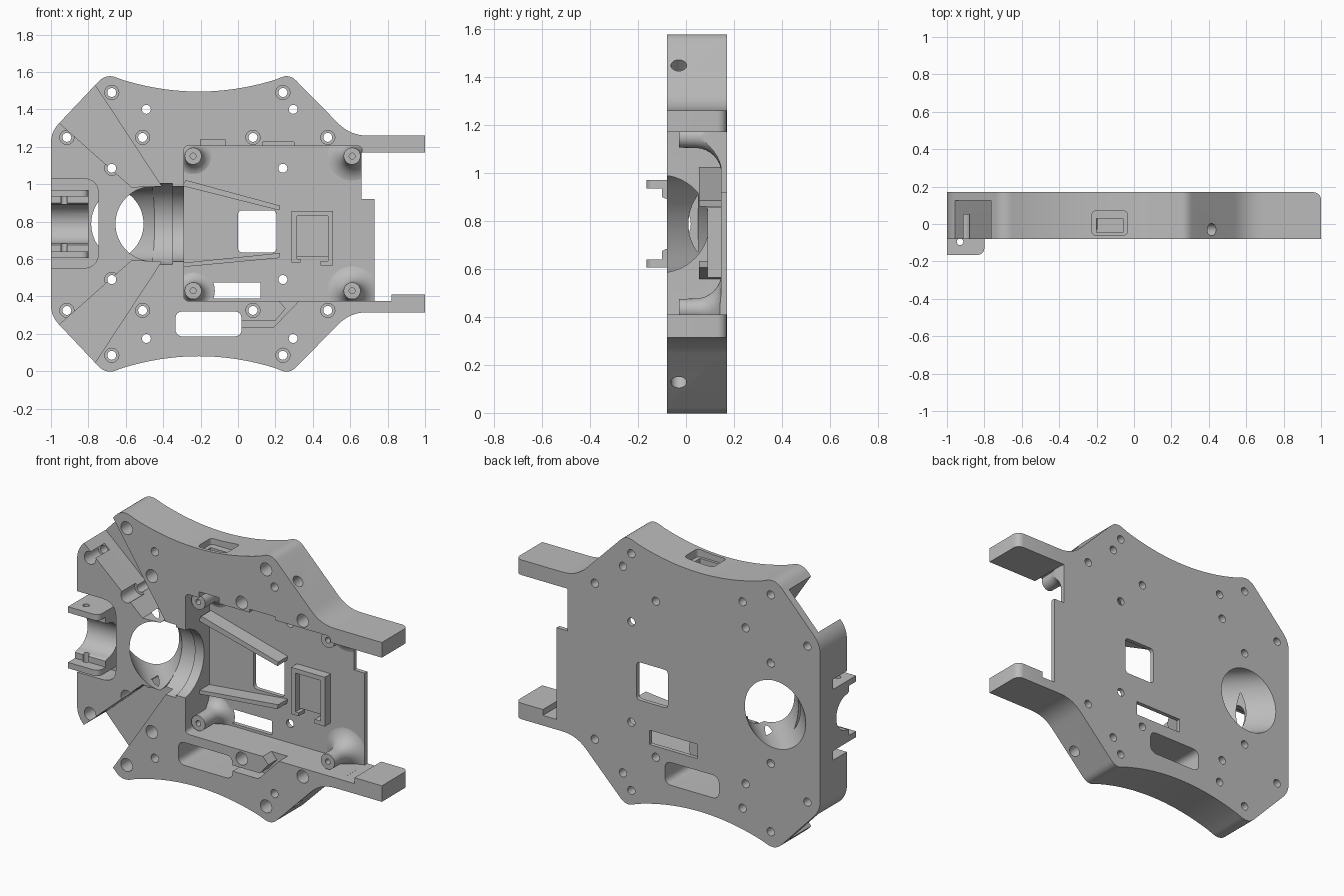
import bpy, bmesh, math
from mathutils import Vector

cube = bpy.data.objects.get("Cube")
if cube:
    bpy.data.objects.remove(cube, do_unlink=True)

H = 1.575                     # overall height, mirrored about its middle
MID = H / 2
FRONT, BACK, FLOOR = -0.08, 0.17, 0.145

grey = bpy.data.materials.new("plain grey")
grey.use_nodes = True
grey.diffuse_color = (0.5, 0.5, 0.5, 1)
grey.node_tree.nodes["Principled BSDF"].inputs["Base Color"].default_value = (0.5, 0.5, 0.5, 1)


def loft(name, rings):
    """Solid skinned through equal rings of 3D points."""
    bm = bmesh.new()
    vs = [[bm.verts.new(p) for p in ring] for ring in rings]
    n = len(vs[0])
    bm.faces.new(vs[0])
    bm.faces.new(vs[-1])
    for a, b in zip(vs, vs[1:]):
        for i in range(n):
            j = (i + 1) % n
            bm.faces.new((a[i], a[j], b[j], b[i]))
    bmesh.ops.recalc_face_normals(bm, faces=bm.faces)
    me = bpy.data.meshes.new(name)
    bm.to_mesh(me)
    bm.free()
    me.materials.append(grey)
    ob = bpy.data.objects.new(name, me)
    bpy.context.collection.objects.link(ob)
    return ob


def prism(name, pts, y0, y1):
    return loft(name, [[(x, y, z) for x, z in pts] for y in (y0, y1)])


def box(name, x0, x1, y0, y1, z0, z1):
    return prism(name, [(x0, z0), (x1, z0), (x1, z1), (x0, z1)], y0, y1)


def circle(cx, cz, r, n=32):
    return [(cx + r * math.cos(2 * math.pi * i / n), cz + r * math.sin(2 * math.pi * i / n)) for i in range(n)]


def rounded(corners, steps=7):
    """Replace each (x, z, t) corner by a curve starting t before it."""
    out = []
    for i, (x, z, t) in enumerate(corners):
        c = Vector((x, z))
        if not t:
            out.append((x, z))
            continue
        a = c + (Vector(corners[i - 1][:2]) - c).normalized() * t
        b = c + (Vector(corners[(i + 1) % len(corners)][:2]) - c).normalized() * t
        for k in range(steps + 1):
            u = k / steps
            out.append(tuple(a * (1 - u) ** 2 + c * 2 * u * (1 - u) + b * u * u))
    return out


def rounded_rect(x0, x1, z0, z1, t):
    return rounded([(x0, z0, t), (x1, z0, t), (x1, z1, t), (x0, z1, t)])


def flip(pts):
    return [(p[0], H - p[1], *p[2:]) for p in reversed(pts)]


def boolean(ob, other, op="DIFFERENCE"):
    other.hide_render = True
    m = ob.modifiers.new("cut", "BOOLEAN")
    m.operation, m.solver, m.object = op, "EXACT", other
    bpy.context.view_layer.objects.active = ob
    bpy.ops.object.modifier_apply(modifier=m.name)
    bpy.data.objects.remove(other, do_unlink=True)


# Chassis outline: waisted top and bottom, two arms on one end
arc = [(x, 1.495 + 0.07 * ((x + 0.21) / 0.43) ** 2, 0) for x in [-0.62 + 0.041 * i for i in range(21)]]
top = [(-1, 1.28, 0.06), (-0.705, 1.592, 0.06)] + arc + [(0.275, 1.59, 0.05), (0.6, 1.26, 0.09), (1, 1.26, 0)]
ends = [(1, 1.17, 0), (0.66, 1.17, 0), (0.66, 0.92, 0), (0.73, 0.92, 0),
        (0.73, 0.375, 0), (0.82, 0.375, 0), (0.82, 0.41, 0), (1, 0.41, 0)]
body = prism("chassis", rounded(top + ends + flip(top)), FRONT, BACK)

# Rounded rear edge on the arm tips
bm = bmesh.new()
bm.from_mesh(body.data)
tips = [e for e in bm.edges if all(v.co.x > 0.99 and v.co.y > 0.16 for v in e.verts)]
bmesh.ops.bevel(bm, geom=tips, offset=0.04, segments=5, profile=0.5, affect="EDGES")
bm.to_mesh(body.data)
bm.free()


def cut(pts, y0, y1):
    boolean(body, prism("cutter", pts, y0, y1))


# Main electronics pocket
cut(rounded_rect(-0.29, 0.664, 0.375, 1.205, 0.03), -0.2, FLOOR)
boolean(body, box("cutter", 0.62, 0.8, -0.2, FLOOR, 0.3752, 1.1))

# Diagonal channels on the blunt end
channel = [(-1.02, 1.38), (-0.945, 1.318), (-0.57, 0.985), (-0.41, 0.99), (-0.755, 1.515), (-0.84, 1.64)]
cut(channel, -0.2, 0.125)
cut(flip(channel), -0.2, 0.125)

# Half-round motor seat along x, in two radii
for x0, x1, r in ((-0.455, -0.35, 0.218), (-0.36, -0.28, 0.203)):
    boolean(body, loft("cutter", [[(x, y - 0.107, z) for y, z in circle(0, MID, r, 64)] for x in (x0, x1)]))

# Slanted round bore
boolean(body, loft("cutter", [[(x, y, z) for x, z in circle(-0.535 - y, MID, 0.2, 64)] for y in (-0.15, 0.25)]))

# Recess for the hinge mount
cut(rounded([(-1.1, 0.55, 0), (-0.745, 0.55, 0.09), (-0.745, 1.03, 0.09), (-1.1, 1.03, 0)]), -0.2, 0.05)

# Through windows in the floor and lower rim
cut(rounded_rect(0, 0.205, 0.635, 0.86, 0.025), -0.2, 0.3)
cut(rounded_rect(-0.195, 0.12, 0.39, 0.475, 0.003), -0.2, 0.3)
cut(rounded_rect(-0.335, 0.02, 0.185, 0.32, 0.045), -0.2, 0.3)

# Cable groove in the lower rim
cut([(0.01, 0.235), (0.19, 0.235), (0.335, 0.385), (0.21, 0.385), (0.255, 0.335), (0.2, 0.27), (0.01, 0.27)], -0.2, 0)

# Cable slot through the upper rim
boolean(body, loft("cutter", [[(x, y, z) for x, y in rounded_rect(-0.225, -0.035, -0.06, 0.07, 0.025)]
                              for z in (1.46, 1.7)]))
boolean(body, box("cutter", -0.2, -0.06, -0.045, 0.03, 1.15, 1.6))
boolean(body, box("cutter", -0.2, -0.07, -0.2, -0.04, 1.15, 1.24))
boolean(body, box("cutter", 0.13, 0.3, -0.2, -0.04, 1.15, 1.225))

# Screw holes, mirrored top to bottom
counterbored = [(-0.675, 1.49), (0.24, 1.49), (-0.915, 1.25), (-0.51, 1.25), (0.08, 1.25), (0.48, 1.25), (-0.675, 1.085)]
plain = [(-0.49, 1.4), (0.295, 1.4), (0.24, 1.085)]
for x, z in counterbored + plain:
    for zz in (z, H - z):
        if (x, z) in counterbored:
            cut(circle(x, zz, 0.038, 20), -0.2, 0.05)
        cut(circle(x, zz, 0.024, 20), -0.2, 0.3)

# Blind holes in the slanted shoulders
for s in (1, -1):
    axis = Vector((0.7, 0, 0.7 * s))
    side = Vector((0.7, 0, -0.7 * s))
    start = Vector((0.41, -0.03, MID + s * 0.655))
    boolean(body, loft("cutter", [[start + axis * d + side * u + Vector((0, v, 0)) for u, v in circle(0, 0, 0.033, 20)]
                                  for d in (-0.1, 0.1)]))

parts = [body]

# Flared screw posts, trimmed to the pocket
for name, x, z, right in (("post_upper_left", 0.61, 1.15, 0.66), ("post_lower_left", 0.61, 0.43, 0.73),
                          ("post_upper_right", -0.24, 1.15, 0.6), ("post_lower_right", -0.24, 0.43, 0.6)):
    flare = 0.11 if x > 0 else 0.07
    profile = [(0.045, -0.03), (0.046, FLOOR - flare)]
    for k in range(1, 9):
        a = k / 8 * math.pi / 2
        profile.append((0.046 + flare * (1 - math.cos(a)), FLOOR + 0.003 - flare * (1 - math.sin(a))))
    post = loft(name, [[(px, y, pz) for px, pz in circle(x, z, r, 40)] for r, y in profile])
    boolean(post, box("trim", -0.295, right, -0.1, 0.16, 0.372, 1.208), "INTERSECT")
    boolean(post, prism("cutter", circle(x, z, 0.016, 16), -0.1, 0.05))
    parts.append(post)

# Tapering rails towards the window
parts.append(prism("upper_rail", [(-0.295, 0.99), (0.22, 0.86), (0.225, 0.885), (-0.28, 1.022)], 0.055, FLOOR + 0.005))
parts.append(prism("lower_rail", [(-0.295, 0.557), (0.22, 0.605), (0.225, 0.632), (-0.29, 0.58)], 0.055, FLOOR + 0.005))

# Hooked sensor frame
parts.append(prism("sensor_frame", [(0.285, 0.58), (0.335, 0.58), (0.335, 0.6), (0.315, 0.6), (0.315, 0.83),
                                    (0.48, 0.83), (0.48, 0.59), (0.44, 0.59), (0.44, 0.565), (0.507, 0.565),
                                    (0.507, 0.857), (0.285, 0.857)], 0.09, FLOOR + 0.005))
parts.append(box("sensor_pad", 0.31, 0.485, 0.125, FLOOR + 0.005, 0.61, 0.84))

# Hinge mount: two ears joined by a half-round saddle
half = [(-0.165, 0.97), (-0.165, 0.935), (-0.1, 0.935), (-0.1, 0.9)]
saddle = [(-0.085 + 0.105 * math.sin(math.pi * i / 16), MID + 0.105 * math.cos(math.pi * i / 16)) for i in range(17)]
section = [(0.06, 0.97)] + half + saddle + flip(half) + [(0.06, H - 0.97)]
mount = loft("hinge_mount", [[(x, y, z) for y, z in section] for x in (-1, -0.8)])
plan = rounded([(-1.05, -0.165, 0), (-0.8, -0.165, 0.04), (-0.8, 0.1, 0), (-1.05, 0.1, 0)])
boolean(mount, loft("trim", [[(x, y, z) for x, y in plan] for z in (0.5, 1.1)]), "INTERSECT")
boolean(mount, loft("cutter", [[(x, y, z) for x, y in circle(-0.93, -0.095, 0.018, 16)] for z in (0.5, 1.1)]))
parts.append(mount)

# Smooth the curves, keep the machined edges sharp
bpy.ops.object.select_all(action="DESELECT")
for ob in parts:
    ob.select_set(True)
bpy.context.view_layer.objects.active = body
bpy.ops.object.shade_smooth_by_angle(angle=math.radians(30))
